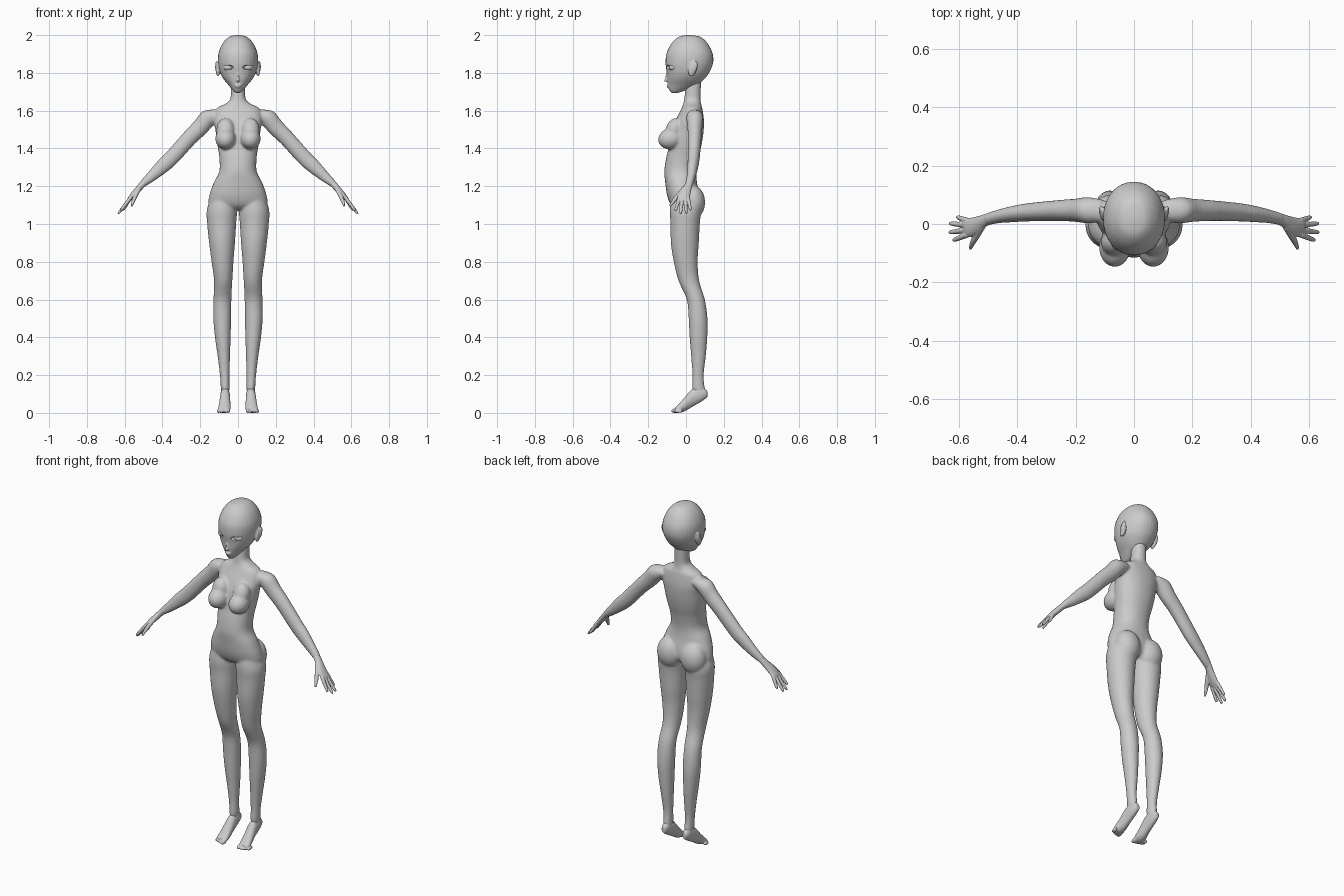
import bpy, bmesh, math
from mathutils import Vector, Matrix

N = 32


def smooth_rows(rows, steps=5):
    """Catmull-Rom interpolation of a short list of number rows."""
    out = []
    for i in range(len(rows) - 1):
        a, b, c, d = rows[max(i - 1, 0)], rows[i], rows[i + 1], rows[min(i + 2, len(rows) - 1)]
        for k in range(steps):
            t = k / steps
            out.append([0.5 * (2 * q + (r - p) * t + (2 * p - 5 * q + 4 * r - s) * t * t
                               + (3 * q - p - 3 * r + s) * t ** 3)
                        for p, q, r, s in zip(a, b, c, d)])
    return out + [list(rows[-1])]


def skin(bm, sections, power=2.0, side=1):
    """Closed skin over rings given as (centre, half axis u, half axis v)."""
    rings = []
    for c, u, v in sections:
        ring = []
        for i in range(N):
            a = math.tau * i / N
            ca, sa = math.cos(a), math.sin(a)
            p = c + u * math.copysign(abs(ca) ** (2 / power), ca) + v * math.copysign(abs(sa) ** (2 / power), sa)
            ring.append(bm.verts.new((p.x * side, p.y, p.z)))
        rings.append(ring)
    for r, s in zip(rings, rings[1:]):
        for i in range(N):
            j = (i + 1) % N
            bm.faces.new((r[i], r[j], s[j], s[i]))
    bm.faces.new(rings[0])
    bm.faces.new(rings[-1])


def slabs(bm, rows, axis='z', power=2.0, side=1):
    """Rows of (height, x min, x max, depth min, depth max) along z or y."""
    sec = []
    for t, x0, x1, d0, d1 in smooth_rows(rows):
        x, d, u, v = (x0 + x1) / 2, (d0 + d1) / 2, (x1 - x0) / 2, (d1 - d0) / 2
        if axis == 'z':
            sec.append((Vector((x, d, t)), Vector((u, 0, 0)), Vector((0, v, 0))))
        else:
            sec.append((Vector((x, t, d)), Vector((u, 0, 0)), Vector((0, 0, v))))
    skin(bm, sec, power, side)


def tube(bm, rows, side=1):
    """Rows of (x, y, z, radius up, radius sideways) along a path."""
    d = (Vector(rows[-1][:3]) - Vector(rows[0][:3])).normalized()
    u = d.cross(Vector((0, 1, 0))).normalized()
    v = d.cross(u)
    skin(bm, [(Vector(r[:3]), u * r[3], v * r[4]) for r in smooth_rows(rows)], 2, side)


def ball(bm, c, r, rot=0.0, side=1):
    m = Matrix.Translation((c[0] * side, c[1], c[2])) @ Matrix.Rotation(rot, 4, 'X') @ Matrix.Diagonal((*r, 1))
    bmesh.ops.create_icosphere(bm, subdivisions=4, radius=1, matrix=m)


def finish(name, bm, voxel=None, passes=0):
    bmesh.ops.recalc_face_normals(bm, faces=bm.faces)
    for f in bm.faces:
        f.smooth = True
    me = bpy.data.meshes.new(name)
    bm.to_mesh(me)
    bm.free()
    ob = bpy.data.objects.new(name, me)
    bpy.context.collection.objects.link(ob)
    if voxel:
        m = ob.modifiers.new("fuse", 'REMESH')
        m.mode, m.voxel_size, m.use_smooth_shade = 'VOXEL', voxel, True
        m = ob.modifiers.new("soften", 'SMOOTH')
        m.factor, m.iterations = 0.5, passes
    return ob


# torso and neck
body = bmesh.new()
torso = [(1.77, .038, 0, .08), (1.70, .038, -.005, .078), (1.66, .042, -.01, .077), (1.635, .07, -.015, .08),
         (1.61, .115, -.025, .087), (1.55, .128, -.055, .095), (1.50, .120, -.075, .094), (1.45, .114, -.085, .088),
         (1.40, .106, -.093, .078), (1.35, .099, -.105, .065), (1.28, .099, -.115, .055), (1.22, .128, -.11, .058),
         (1.15, .152, -.10, .072), (1.10, .150, -.08, .07), (1.075, .07, -.05, .04)]
slabs(body, [(z, -w, w, f, b) for z, w, f, b in torso], power=2.2)

leg = [(1.18, .03, .125, -.07, .05), (1.08, .006, .164, -.085, .078), (1.0, .01, .163, -.082, .073),
       (.9, .016, .153, -.08, .068), (.8, .024, .14, -.065, .062), (.7, .03, .127, -.04, .07),
       (.6, .035, .13, .004, .1), (.5, .036, .131, .014, .114), (.4, .039, .122, .019, .113),
       (.3, .042, .108, .027, .105), (.2, .045, .096, .034, .094), (.13, .045, .091, .033, .1),
       (.09, .05, .086, .045, .11)]
arm = [(.10, .047, 1.585, .03, .035), (.155, .047, 1.563, .046, .045), (.20, .047, 1.512, .045, .04),
       (.26, .046, 1.452, .042, .036), (.35, .041, 1.352, .041, .032), (.40, .036, 1.305, .038, .029),
       (.46, .027, 1.25, .028, .024), (.505, .016, 1.212, .019, .021)]
for s in (1, -1):
    slabs(body, leg, side=s)
    tube(body, arm, s)
    # bust and its upper slope, buttock
    ball(body, (.066, -.08, 1.452), (.054, .068, .056), .25, s)
    ball(body, (.066, -.062, 1.50), (.048, .045, .062), -.3, s)
    ball(body, (.076, .035, 1.115), (.074, .066, .09), 0, s)
finish("body", body, .006, 10)

# feet on tiptoe slope, with toes
foot = [(.113, .055, .08, .082, .115), (.085, .046, .09, .062, .14), (.035, .042, .095, .033, .128),
        (-.01, .04, .101, .007, .078), (-.04, .04, .105, 0, .045), (-.058, .044, .10, .002, .028)]
for s, label in ((1, "left"), (-1, "right")):
    bm = bmesh.new()
    slabs(bm, foot, 'y', side=s)
    for i in range(5):
        r = .012 if i == 0 else .0085
        ball(bm, (.053 + .0125 * i - (.001 if i == 0 else -.001), -.058 + .005 * i, r), (r * .95, .021, r), .1, s)
    finish(label + "_foot", bm, .0035, 4)

# hands
palm = [(.485, .022, 1.23, .019, .021), (.512, .012, 1.203, .017, .021), (.545, -.006, 1.165, .016, .030),
        (.572, -.013, 1.135, .012, .033), (.582, -.014, 1.124, .008, .028)]
fingers = [((.572, -.037, 1.135), (.621, -.056, 1.07)), ((.575, -.021, 1.13), (.635, -.029, 1.053)),
           ((.575, -.004, 1.13), (.634, .002, 1.055)), ((.57, .011, 1.138), (.608, .024, 1.073))]
thumb = [(.522, -.008, 1.19, .012, .013), (.542, -.043, 1.15, .011, .012), (.555, -.067, 1.12, .009, .009),
         (.562, -.085, 1.095, .005, .005)]
for s, label in ((1, "left"), (-1, "right")):
    bm = bmesh.new()
    tube(bm, palm, s)
    tube(bm, thumb, s)
    for a, b in fingers:
        a, b = Vector(a), Vector(b)
        tube(bm, [(*a.lerp(b, t), r, r) for t, r in ((0, .010), (.5, .0088), (.85, .0075), (1, .004))], s)
    finish(label + "_hand", bm, .0025, 3)

# head: skull, jaw, nose, lips and ears
bm = bmesh.new()
skull = [(2.0, .012, .005, .03), (1.993, .042, -.033, .07), (1.975, .066, -.06, .098), (1.945, .088, -.084, .122),
         (1.90, .104, -.104, .142), (1.85, .105, -.108, .143), (1.80, .094, -.102, .122), (1.765, .075, -.099, .095),
         (1.735, .05, -.095, .06), (1.712, .031, -.09, .01), (1.698, .018, -.08, -.03), (1.693, .008, -.07, -.05)]
slabs(bm, [(z, -w, w, f, b) for z, w, f, b in skull], power=2.1)
ball(bm, (0, -.103, 1.762), (.009, .014, .009), .4)
ball(bm, (0, -.099, 1.782), (.006, .01, .026), -.25)
ball(bm, (0, -.094, 1.734), (.019, .010, .005))
ball(bm, (0, -.092, 1.725), (.015, .010, .005))
for s in (1, -1):
    ball(bm, (.106, .035, 1.822), (.011, .022, .042), -.25, s)
    ball(bm, (.113, .046, 1.832), (.008, .014, .032), -.25, s)
head = finish("head", bm, .004, 4)

# eye sockets carved out, with eyes set inside
bm = bmesh.new()
for s in (1, -1):
    ball(bm, (.051, -.099, 1.829), (.026, .022, .012), 0, s)
cutter = finish("socket_cutter", bm)
cutter.hide_render = True
cutter.hide_set(True)
cut = head.modifiers.new("sockets", 'BOOLEAN')
cut.operation, cut.object = 'DIFFERENCE', cutter
for s, label in ((1, "left"), (-1, "right")):
    bm = bmesh.new()
    ball(bm, (.051, -.066, 1.829), (.027, .025, .02), 0, s)
    finish(label + "_eye", bm)
